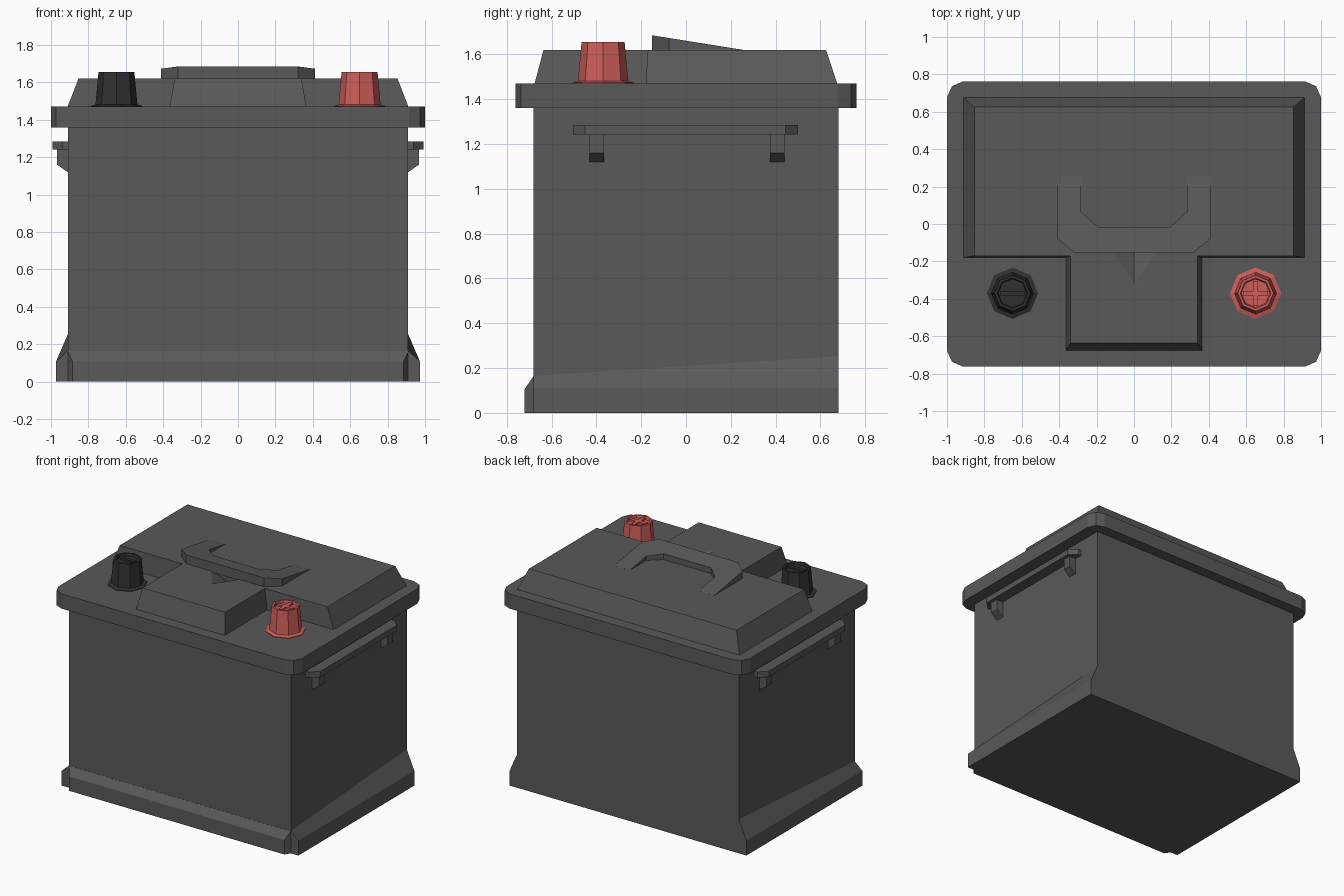
import bpy, bmesh
from math import cos, sin, pi

if "Cube" in bpy.data.objects:
    bpy.data.objects.remove(bpy.data.objects["Cube"])


def material(name, rgb):
    m = bpy.data.materials.new(name)
    m.diffuse_color = (*rgb, 1)
    m.use_nodes = True
    m.node_tree.nodes["Principled BSDF"].inputs["Base Color"].default_value = m.diffuse_color
    return m


CASE = material("case_grey", (0.1, 0.1, 0.1))
BLACK = material("cap_black", (0.03, 0.03, 0.03))
RED = material("cap_red", (0.62, 0.11, 0.1))


def loft(name, rings, mat=CASE):
    """Solid skinned through equal-length point rings, capped at both ends."""
    bm = bmesh.new()
    vs = [[bm.verts.new(p) for p in r] for r in rings]
    n = len(vs[0])
    for a, b in zip(vs, vs[1:]):
        for i in range(n):
            j = (i + 1) % n
            bm.faces.new((a[i], a[j], b[j], b[i]))
    bm.faces.new(vs[0][::-1])
    bm.faces.new(vs[-1])
    bmesh.ops.recalc_face_normals(bm, faces=bm.faces)
    me = bpy.data.meshes.new(name)
    bm.to_mesh(me)
    bm.free()
    me.materials.append(mat)
    ob = bpy.data.objects.new(name, me)
    bpy.context.collection.objects.link(ob)
    return ob


def prism(name, outline, z0, z1, mat=CASE):
    return loft(name, [[(x, y, z) for x, y in outline] for z in (z0, z1)], mat)


def rect(x, y):
    return [(-x, -y), (x, -y), (x, y), (-x, y)]


def mirrored(half):
    """Close a right-hand outline by mirroring it in x."""
    return half + [(-x, y) for x, y in reversed(half)]


# Case body
prism("case_body", rect(0.91, 0.68), 0, 1.37)

# Lid rim with two-step chamfered corners
corner = [(0.915, -0.762), (0.973, -0.737), (1.0, -0.677)]
prism("lid_rim", mirrored(corner + [(x, -y) for x, y in reversed(corner)]), 1.36, 1.47)

# T-shaped raised cover with sloping sides
low = mirrored([(0.365, -0.677), (0.365, -0.18), (0.913, -0.18), (0.913, 0.677)])
high = mirrored([(0.34, -0.636), (0.34, -0.17), (0.853, -0.17), (0.853, 0.625)])
cover = loft("raised_cover", [[(x, y, 1.465) for x, y in low],
                              [(x, y, 1.62) for x, y in high]])

# V-shaped finger notch in front of the handle
notch = loft("notch_cutter", [
    [(-0.16, -0.12, 1.63), (0.16, -0.12, 1.63), (0, -0.12, 1.55)],
    [(-0.005, -0.32, 1.63), (0.005, -0.32, 1.63), (0, -0.32, 1.619)]])
notch.hide_render = True
notch.hide_viewport = True
cut = cover.modifiers.new("finger_notch", "BOOLEAN")
cut.operation = "DIFFERENCE"
cut.object = notch

# Wedge-shaped U handle
u = mirrored([(0.32, -0.152), (0.413, -0.075), (0.413, 0.255), (0.283, 0.255),
              (0.283, 0.065), (0.195, -0.015)])
loft("lid_handle", [[(x, y, 1.612) for x, y in u],
                    [(x, y, 1.62 + (0.256 - y) * 0.16) for x, y in u]])

# Front foot ledge
loft("front_foot", [
    [(-0.91, -0.68, z), (-0.885, -0.72, z), (0.885, -0.72, z), (0.91, -0.68, z)]
    for z in (0, 0.107)] + [
    [(-0.91, -0.675, 0.163), (-0.91, -0.681, 0.163), (0.91, -0.681, 0.163), (0.91, -0.675, 0.163)]])

for s, side in ((1, "right"), (-1, "left")):
    # Side foot ledge, its slope rising to the back
    loft(side + "_foot", [
        [(s * 0.9, y, 0), (s * 0.972, y, 0), (s * 0.972, y, 0.11), (s * 0.91, y, h), (s * 0.9, y, h)]
        for y, h in ((-0.68, 0.165), (0.68, 0.253))])
    # Side carrying rail
    rail = [(0.9, -0.505), (0.937, -0.505), (0.992, -0.45), (0.992, 0.445), (0.937, 0.5), (0.9, 0.5)]
    prism(side + "_rail", [(s * x, y) for x, y in rail], 1.242, 1.285)
    # Brackets under the rail
    for y, end in ((-0.398, "front"), (0.407, "back")):
        prof = [(0.9, 1.25), (0.967, 1.25), (0.967, 1.16), (0.91, 1.12), (0.9, 1.12)]
        loft(f"{side}_{end}_rail_bracket",
             [[(s * x, y + d, z) for x, z in prof] for d in (-0.032, 0.032)])

# Octagonal terminal caps with recessed tops
L, W = 0.066, 0.013
bar = rect(L, W)
cross = [(L, -W), (L, W), (W, W), (W, L), (-W, L), (-W, W),
         (-L, W), (-L, -W), (-W, -W), (-W, -L), (W, -L), (W, -W)]
for cx, name, mat, mark in ((-0.65, "negative", BLACK, bar), (0.65, "positive", RED, cross)):
    cy = -0.37
    steps = [(0.137, 1.467), (0.137, 1.474), (0.112, 1.482), (0.096, 1.655),
             (0.082, 1.655), (0.076, 1.637)]
    loft(name + "_terminal_cap",
         [[(cx + r * cos(i * pi / 4), cy + r * sin(i * pi / 4), z) for i in range(8)]
          for r, z in steps], mat)
    prism(name + "_cap_ridge", [(cx + x, cy + y) for x, y in mark], 1.63, 1.65, mat)
